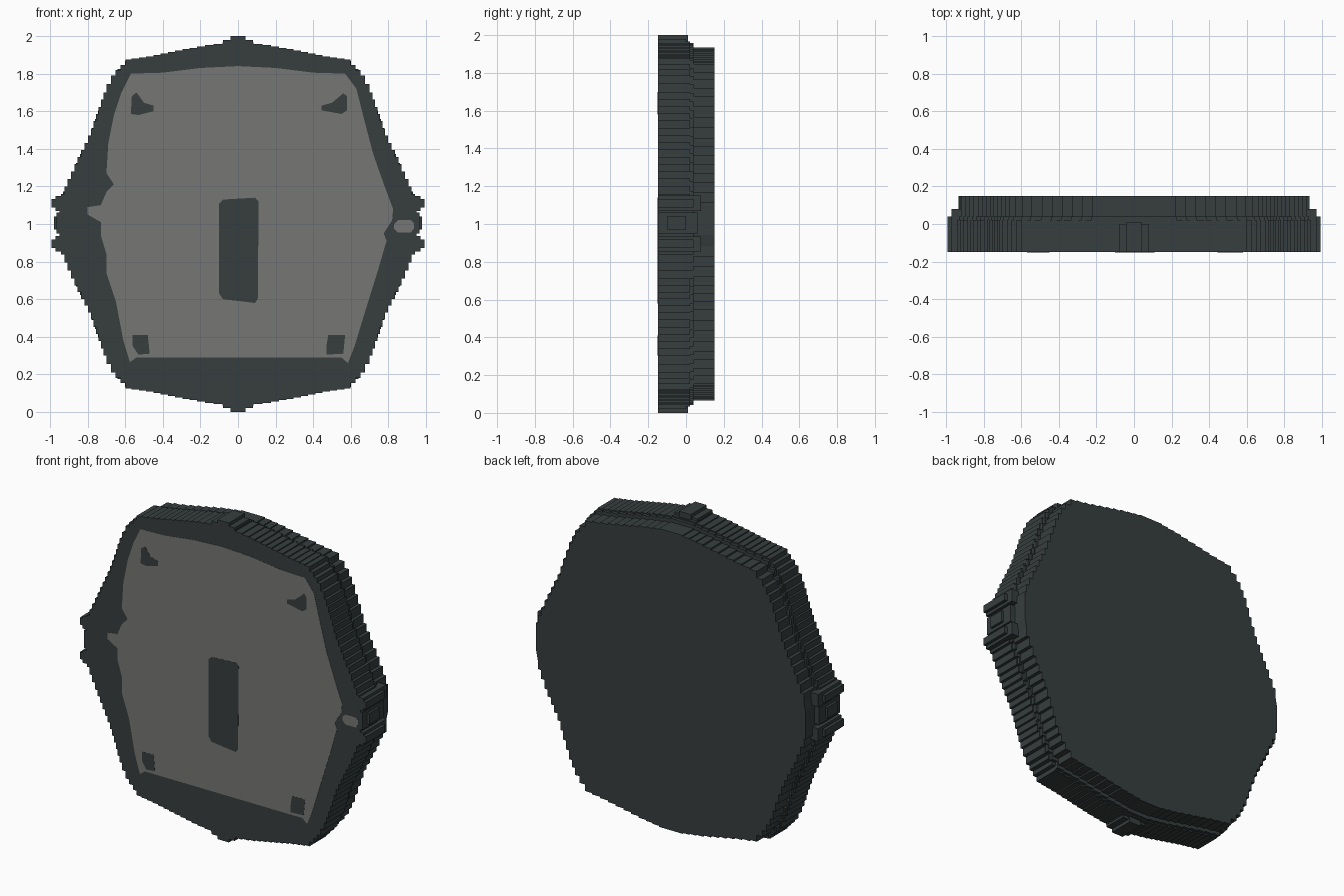
import bpy, bmesh


def material(name, rgb):
    m = bpy.data.materials.new(name)
    m.diffuse_color = (*rgb, 1)
    return m


DARK = material("dark slate", (0.038, 0.048, 0.048))
GREY = material("panel grey", (0.182, 0.187, 0.178))


def prism(name, pts, y0, y1, mat):
    """Extrude an (x, z) outline from y0 to y1."""
    bm = bmesh.new()
    front = [bm.verts.new((x, y0, z)) for x, z in pts]
    back = [bm.verts.new((x, y1, z)) for x, z in pts]
    bm.faces.new(front)
    bm.faces.new(back[::-1])
    n = len(pts)
    for i in range(n):
        j = (i + 1) % n
        bm.faces.new((front[i], back[i], back[j], front[j]))
    bmesh.ops.recalc_face_normals(bm, faces=bm.faces)
    me = bpy.data.meshes.new(name)
    bm.to_mesh(me)
    bm.free()
    me.materials.append(mat)
    ob = bpy.data.objects.new(name, me)
    bpy.context.collection.objects.link(ob)
    return ob


def box(name, x0, x1, y0, y1, z0, z1, mat=DARK):
    return prism(name, [(x0, z0), (x1, z0), (x1, z1), (x0, z1)], y0, y1, mat)


def stepped(pts, size=0.042):
    """Turn each straight run of a closed outline into small stair steps."""
    out = []
    for (ax, az), (bx, bz) in zip(pts, pts[1:] + pts[:1]):
        n = max(1, round(((bx - ax) ** 2 + (bz - az) ** 2) ** 0.5 / size))
        for i in range(n):
            x0, x1 = ax + (bx - ax) * i / n, ax + (bx - ax) * (i + 1) / n
            z0, z1 = az + (bz - az) * i / n, az + (bz - az) * (i + 1) / n
            if abs(x1 - x0) < 1e-5 or abs(z1 - z0) < 1e-5:
                out.append((x0, z0))
            else:
                xm = (x0 + x1) / 2
                out += [(xm, z0), (xm, z1)]
    return out


def scaled(pts, sx, sz):
    return [(x * sx, 1 + (z - 1) * sz) for x, z in pts]


# Outline of the rim: right half going down, then mirrored
half = [(0.06, 1.965), (0.2, 1.945), (0.47, 1.892), (0.585, 1.875),
        (0.665, 1.79), (0.71, 1.70), (0.79, 1.47), (0.88, 1.28), (0.95, 1.12),
        (0.95, 0.88), (0.88, 0.71), (0.79, 0.53), (0.71, 0.30),
        (0.665, 0.21), (0.585, 0.125), (0.47, 0.108), (0.2, 0.055), (0.06, 0.035)]
outline = half + [(-x, z) for x, z in reversed(half)]

# Stacked tiers of the body
FRONT = -0.148
prism("front_tier", stepped(outline), FRONT, 0.02, DARK)
prism("step_tier", stepped(scaled(outline, 0.992, 0.992), 0.05), 0.02, 0.04, DARK)
prism("rear_tier", stepped(scaled(outline, 0.982, 0.968), 0.055), 0.04, 0.15, DARK)

# Top and bottom lugs with small side knobs
for name, z0, z1, k0, k1 in (("top", 1.93, 2.0, 1.93, 1.98),
                             ("bottom", 0.0, 0.07, 0.02, 0.07)):
    box(name + "_lug", -0.04, 0.04, FRONT, 0.01, z0, z1)
    for s in (-1, 1):
        box(name + "_knob", s * 0.06 - 0.02, s * 0.06 + 0.02, -0.148, 0.0, k0, k1)

# Side prongs in pairs and the central side boss
for s in (-1, 1):
    for z in (1.11, 0.895):
        a, b = sorted((s * 0.91, s * 0.992))
        box("side_prong", a, b, FRONT, 0.04, z - 0.022, z + 0.022)
        a, b = sorted((s * 0.91, s * 0.972))
        box("prong_base", a, b, FRONT, 0.08, z - 0.04, z + 0.04)
    a, b = sorted((s * 0.91, s * 0.98))
    box("side_boss", a, b, -0.10, 0.0, 0.97, 1.04)
    a, b = sorted((s * 0.91, s * 0.965))
    box("side_boss_base", a, b, FRONT, 0.06, 0.95, 1.06)

# Grey front panel, flush with the rim
panel = [(-0.57, 1.80), (-0.4, 1.805), (-0.2, 1.83), (0, 1.84), (0.2, 1.83),
         (0.4, 1.805), (0.57, 1.80), (0.63, 1.72), (0.67, 1.56), (0.72, 1.37),
         (0.78, 1.2), (0.825, 1.08), (0.82, 1.02), (0.775, 0.95), (0.79, 0.91),
         (0.745, 0.755), (0.675, 0.53), (0.62, 0.35), (0.585, 0.26),
         (0.55, 0.29), (-0.54, 0.29), (-0.575, 0.265), (-0.61, 0.38),
         (-0.65, 0.59), (-0.70, 0.74), (-0.70, 0.84), (-0.73, 0.94),
         (-0.73, 1.01), (-0.80, 1.05), (-0.80, 1.09), (-0.73, 1.10),
         (-0.70, 1.17), (-0.66, 1.21), (-0.70, 1.27), (-0.69, 1.43),
         (-0.66, 1.58), (-0.62, 1.70)]
prism("front_panel", panel, -0.1495, FRONT, GREY)

# Dark marks on the panel
marks = {
    "centre_mark": [(-0.10, 1.11), (-0.08, 1.13), (0.09, 1.14), (0.11, 1.12),
                    (0.105, 0.60), (0.09, 0.58), (-0.08, 0.60), (-0.10, 0.63)],
    "upper_left_mark": [(-0.565, 1.68), (-0.54, 1.70), (-0.50, 1.645),
                        (-0.45, 1.63), (-0.45, 1.60), (-0.53, 1.58), (-0.57, 1.585)],
    "upper_right_mark": [(0.445, 1.63), (0.50, 1.645), (0.56, 1.695),
                         (0.58, 1.68), (0.58, 1.605), (0.55, 1.585), (0.445, 1.605)],
    "lower_left_mark": [(-0.56, 0.41), (-0.48, 0.41), (-0.47, 0.31),
                        (-0.53, 0.305), (-0.56, 0.35)],
    "lower_right_mark": [(0.48, 0.41), (0.57, 0.41), (0.56, 0.31),
                         (0.47, 0.305), (0.47, 0.35)],
}
for name, pts in marks.items():
    prism(name, pts, -0.1505, -0.149, DARK)

# Small grey oval on the right of the rim
oval = [(0.83, 0.975), (0.85, 0.955), (0.92, 0.955), (0.935, 0.975),
        (0.935, 1.005), (0.92, 1.02), (0.85, 1.02), (0.83, 1.0)]
prism("rim_indicator", oval, -0.1495, FRONT, GREY)
